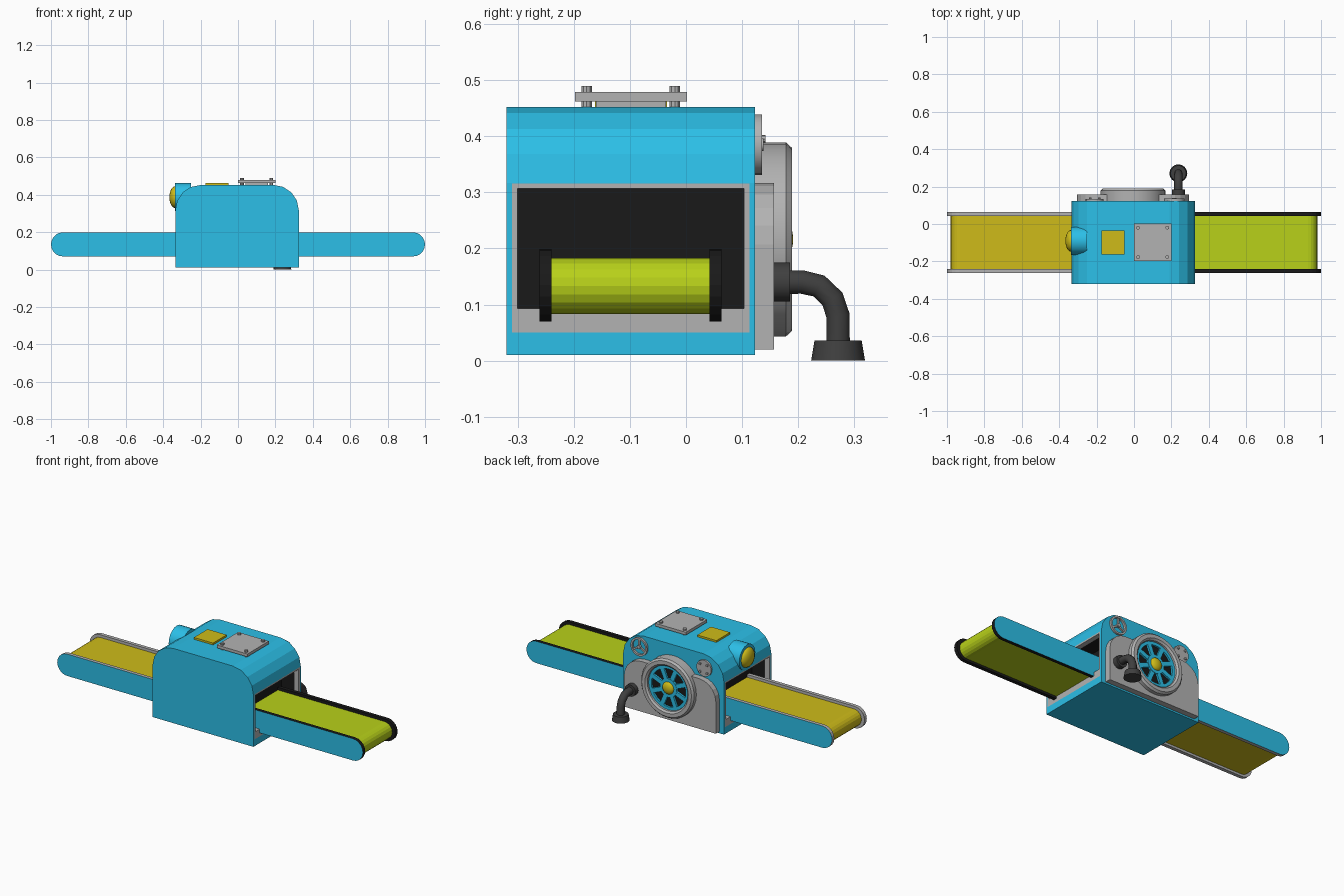
import bpy, bmesh
from math import sin, cos, pi, radians

if "Cube" in bpy.data.objects:
    bpy.data.objects.remove(bpy.data.objects["Cube"])


def mat(name, r, g, b):
    m = bpy.data.materials.new(name)
    m.diffuse_color = (r, g, b, 1)
    m.use_nodes = True
    m.node_tree.nodes["Principled BSDF"].inputs["Base Color"].default_value = m.diffuse_color
    return m


BLUE = mat("blue", 0.025, 0.52, 0.80)
YELLOW = mat("yellow", 0.62, 0.50, 0.01)
LIME = mat("lime", 0.48, 0.64, 0.01)
BLACK = mat("black", 0.01, 0.01, 0.01)
DARK = mat("dark_grey", 0.05, 0.05, 0.05)
GREY = mat("grey", 0.45, 0.45, 0.45)


def place(axis, u, v, t):
    return {'x': (t, u, v), 'y': (u, t, v), 'z': (u, v, t)}[axis]


def finish(name, bm, m, smooth=None):
    bmesh.ops.recalc_face_normals(bm, faces=bm.faces)
    me = bpy.data.meshes.new(name)
    bm.to_mesh(me)
    bm.free()
    me.materials.append(m)
    ob = bpy.data.objects.new(name, me)
    bpy.context.collection.objects.link(ob)
    if smooth:
        bpy.ops.object.select_all(action='DESELECT')
        ob.select_set(True)
        bpy.context.view_layer.objects.active = ob
        bpy.ops.object.shade_smooth_by_angle(angle=radians(smooth))
    return ob


def prism(name, pts, axis, a, b, m):
    """Extrude a 2D outline along an axis from a to b."""
    bm = bmesh.new()
    lo = [bm.verts.new(place(axis, u, v, a)) for u, v in pts]
    hi = [bm.verts.new(place(axis, u, v, b)) for u, v in pts]
    n = len(pts)
    bm.faces.new(lo)
    bm.faces.new(hi[::-1])
    for i in range(n):
        j = (i + 1) % n
        bm.faces.new((lo[i], lo[j], hi[j], hi[i]))
    return finish(name, bm, m)


def box(name, x0, x1, y0, y1, z0, z1, m):
    return prism(name, [(x0, y0), (x1, y0), (x1, y1), (x0, y1)], 'z', z0, z1, m)


def lathe(name, prof, axis, cu, cv, m, n=24, closed=False, smooth=35):
    """Spin (radius, position) points about an axis; closed makes a ring."""
    bm = bmesh.new()
    rings = []
    for r, t in prof:
        if r == 0:
            rings.append([bm.verts.new(place(axis, cu, cv, t))] * n)
        else:
            rings.append([bm.verts.new(place(axis, cu + r * cos(2 * pi * i / n),
                                             cv + r * sin(2 * pi * i / n), t)) for i in range(n)])
    pairs = list(zip(rings, rings[1:]))
    if closed:
        pairs.append((rings[-1], rings[0]))
    for p, q in pairs:
        for i in range(n):
            j = (i + 1) % n
            bm.faces.new(list(dict.fromkeys((p[i], p[j], q[j], q[i]))))
    return finish(name, bm, m, smooth)


def disc(name, r, a, b, axis, cu, cv, m, n=24):
    return lathe(name, [(0, a), (r, a), (r, b), (0, b)], axis, cu, cv, m, n)


def bar(name, cx, cz, r0, r1, ang, w, y0, y1, m):
    c, s = cos(ang), sin(ang)
    pts = [(cx + r * c - k * s, cz + r * s + k * c)
           for r, k in ((r0, -w), (r1, -w), (r1, w), (r0, w))]
    return prism(name, pts, 'y', y0, y1, m)


def arc(cx, cz, r, a0, a1, n):
    return [(cx + r * cos(radians(a0 + (a1 - a0) * i / n)),
             cz + r * sin(radians(a0 + (a1 - a0) * i / n))) for i in range(n + 1)]


# Body with rounded shoulders
body = prism("body", [(-0.335, 0.01), (0.325, 0.01)] + arc(0.19, 0.317, 0.135, 0, 90, 4)
             + arc(-0.20, 0.317, 0.135, 90, 180, 4), 'y', -0.32, 0.123, BLUE)

# Dark recesses cut in both ends
for side, edge in ((1, 0.325), (-1, -0.335)):
    x0, x1 = sorted((edge - side * 0.12, edge + side * 0.05))
    cutter = box("opening_cutter", x0, x1, -0.31, 0.113, 0.05, 0.316, BLACK)
    md = body.modifiers.new("opening", 'BOOLEAN')
    md.object, md.operation, md.solver = cutter, 'DIFFERENCE', 'EXACT'
    md.material_mode = 'TRANSFER'
    bpy.context.view_layer.objects.active = body
    bpy.ops.object.modifier_apply(modifier=md.name)
    bpy.data.objects.remove(cutter)

# Opening frames and conveyors
for side, edge, label, belt_m, rim_m in ((1, 0.325, "right", LIME, BLACK),
                                         (-1, -0.335, "left", YELLOW, GREY)):
    x0, x1 = sorted((edge, edge - side * 0.03))
    for part, y0, y1, z0, z1 in (("sill", -0.31, 0.113, 0.05, 0.093),
                                 ("lintel", -0.31, 0.113, 0.307, 0.317),
                                 ("front_jamb", -0.31, -0.30, 0.093, 0.307),
                                 ("back_jamb", 0.103, 0.113, 0.093, 0.307)):
        box(f"{label}_frame_{part}", x0, x1, y0, y1, z0, z1, GREY)

    def stadium(r, end, zc):
        pts = [(0.23, zc - r)] + arc(end - r, zc, r, -90, 90, 10) + [(0.23, zc + r)]
        return [(side * u, v) for u, v in pts]

    prism(f"{label}_belt", stadium(0.05, 0.98, 0.133), 'y', -0.242, 0.045, belt_m)
    for where, y0, y1, out in (("front", -0.261, -0.24, -1), ("back", 0.042, 0.063, 1)):
        rail = prism(f"{label}_{where}_rail", stadium(0.0645, 1.0, 0.1345), 'y', y0, y1, rim_m)
        rail.data.materials.append(BLUE)
        for p in rail.data.polygons:
            if p.normal.y * out > 0.9:
                p.material_index = 1

# Top pad and bolted plate
box("top_pad", -0.175, -0.05, -0.162, -0.034, 0.445, 0.463, YELLOW)
box("top_plate", 0.0, 0.2, -0.198, 0.002, 0.462, 0.479, GREY)
box("plate_spacer", 0.04, 0.16, -0.16, -0.036, 0.445, 0.463, GREY)
for x in (0.022, 0.178):
    for y in (-0.177, -0.02):
        disc("plate_bolt", 0.01, 0.445, 0.489, 'z', x, y, GREY, 10)

# Signal lamp on the left shoulder
disc("lamp_housing", 0.075, -0.338, -0.25, 'x', -0.09, 0.387, BLUE, 20)
lathe("lamp_dome", [(0.058 * cos(a * pi / 12), -0.336 - 0.031 * sin(a * pi / 12)) for a in range(6)]
      + [(0, -0.367)], 'x', -0.09, 0.387, YELLOW, 20, smooth=40)

# Back panel
prism("back_panel", [(-0.305, 0.02), (0.295, 0.02)] + arc(0.185, 0.207, 0.11, 0, 90, 5)
      + arc(-0.195, 0.207, 0.11, 90, 180, 5), 'y', 0.12, 0.157, GREY)

# Fan wheel: rim, dark disc, spokes and hub
CX, CZ = -0.005, 0.216
lathe("fan_rim", [(0.173, 0.12), (0.173, 0.178), (0.163, 0.189), (0.142, 0.189),
                  (0.132, 0.18), (0.128, 0.12)], 'y', CX, CZ, GREY, 32, True)
disc("fan_back", 0.13, 0.12, 0.160, 'y', CX, CZ, BLACK, 32)
lathe("fan_inner_ring", [(0.13, 0.15), (0.13, 0.171), (0.112, 0.171), (0.112, 0.15)],
      'y', CX, CZ, BLUE, 32, True)
disc("fan_hub", 0.055, 0.15, 0.173, 'y', CX, CZ, BLUE)
for i in range(8):
    bar("fan_spoke", CX, CZ, 0.04, 0.118, i * pi / 4 + pi / 8, 0.013, 0.15, 0.171, BLUE)
lathe("hub_dome", [(0.037 * cos(a * pi / 10), 0.171 + 0.02 * sin(a * pi / 10)) for a in range(5)]
      + [(0, 0.191)], 'y', CX, CZ, YELLOW, 20, smooth=40)

# Hand valve on the right shoulder
VX, VZ = 0.215, 0.385
lathe("valve_ring", [(0.054, 0.12), (0.054, 0.135), (0.043, 0.135), (0.043, 0.12)],
      'y', VX, VZ, GREY, 24, True)
for a in (90, 210, 330):
    bar("valve_spoke", VX, VZ, 0, 0.046, radians(a), 0.005, 0.12, 0.132, GREY)
disc("valve_knob", 0.011, 0.12, 0.138, 'y', VX, VZ, GREY, 12)

# Bolted cover on the left shoulder
disc("round_cover", 0.048, 0.12, 0.134, 'y', -0.21, 0.372, GREY)
for i in range(4):
    a = pi / 4 + i * pi / 2
    disc("cover_bolt", 0.007, 0.13, 0.142, 'y', -0.21 + 0.033 * cos(a), 0.372 + 0.033 * sin(a), GREY, 8)

# Drain pipe with flange and foot
PX = 0.237
disc("pipe_flange", 0.035, 0.15, 0.185, 'y', PX, 0.14, DARK, 16)
cu = bpy.data.curves.new("drain_pipe", 'CURVE')
cu.dimensions, cu.bevel_depth, cu.bevel_resolution, cu.use_fill_caps = '3D', 0.022, 3, True
path = [(0.17, 0.14), (0.207, 0.14), (0.237, 0.133), (0.261, 0.11), (0.271, 0.08), (0.271, 0.02)]
sp = cu.splines.new('POLY')
sp.points.add(len(path) - 1)
for p, (y, z) in zip(sp.points, path):
    p.co = (PX, y, z, 1)
cu.materials.append(DARK)
bpy.context.collection.objects.link(bpy.data.objects.new("drain_pipe", cu))
lathe("pipe_foot", [(0, 0), (0.048, 0), (0.042, 0.036), (0, 0.036)], 'z', PX, 0.271, DARK, 16)
